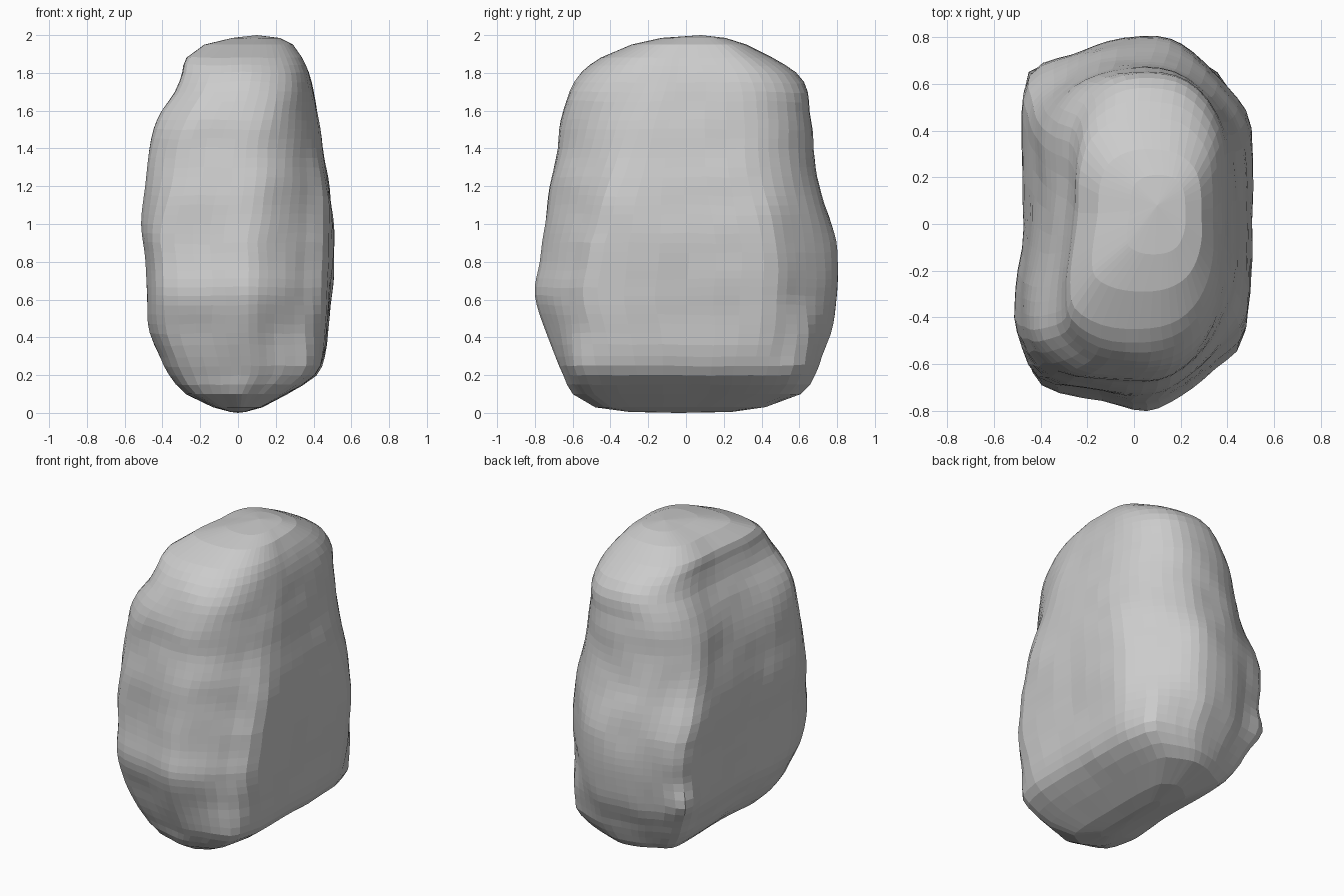
import bpy, bmesh, math
from mathutils import Vector, noise

if "Cube" in bpy.data.objects:
    bpy.data.objects.remove(bpy.data.objects["Cube"])

# Silhouette levels: z, x min, x max, y min, y max
LEVELS = [
    (0.005, -0.04, 0.04, -0.30, 0.24), (0.03, -0.13, 0.13, -0.48, 0.42),
    (0.10, -0.27, 0.26, -0.60, 0.61), (0.20, -0.36, 0.41, -0.65, 0.68),
    (0.30, -0.41, 0.455, -0.69, 0.72), (0.42, -0.46, 0.47, -0.735, 0.765),
    (0.62, -0.475, 0.49, -0.80, 0.80), (0.80, -0.485, 0.50, -0.775, 0.805),
    (1.00, -0.505, 0.50, -0.75, 0.77), (1.20, -0.49, 0.48, -0.73, 0.71),
    (1.40, -0.475, 0.445, -0.69, 0.675), (1.50, -0.455, 0.43, -0.68, 0.67),
    (1.60, -0.41, 0.415, -0.66, 0.66), (1.70, -0.34, 0.40, -0.62, 0.645),
    (1.80, -0.30, 0.375, -0.55, 0.58), (1.88, -0.275, 0.34, -0.45, 0.46),
    (1.95, -0.18, 0.29, -0.29, 0.32), (1.985, -0.03, 0.22, -0.13, 0.21)]

# Normalised outlines seen from above: body and crown
BODY = [(1, 0), (1, .5), (.8, .72), (.5, .91), (.2, 1), (-.25, .97), (-.55, .9),
        (-.9, .8), (-.96, .5), (-.94, 0), (-1, -.35), (-1, -.6), (-.82, -.86),
        (-.3, -.95), (.1, -1), (.4, -.92), (.7, -.77), (.96, -.58)]
CROWN = [(1, 0), (.98, .45), (.86, .74), (.55, .94), (.1, 1), (-.35, .96), (-.7, .79),
         (-.86, .5), (-.9, .1), (-.97, -.25), (-1, -.55), (-.93, -.8), (-.55, -.96),
         (-.05, -1), (.4, -.95), (.72, -.8), (.91, -.55), (1, -.25)]


def resample(points, per):
    """Closed Catmull-Rom curve through the points."""
    n, out = len(points), []
    for i in range(n):
        a, b, c, d = (Vector(points[(i + k) % n]) for k in (-1, 0, 1, 2))
        for s in range(per):
            t = s / per
            out.append(0.5 * (2 * b + (c - a) * t + (2 * a - 5 * b + 4 * c - d) * t * t
                              + (3 * b - a - 3 * c + d) * t ** 3))
    return out


def slope(i, k):
    """Rate of change of one silhouette value at a level."""
    a, b = LEVELS[max(i - 1, 0)], LEVELS[min(i + 1, len(LEVELS) - 1)]
    return (b[k] - a[k]) / (b[0] - a[0])


def level_at(i, t):
    """Smooth silhouette between level i and the next."""
    a, b = LEVELS[i], LEVELS[i + 1]
    h = b[0] - a[0]
    row = [a[0] + h * t]
    for k in range(1, 5):
        row.append((2 * t**3 - 3 * t * t + 1) * a[k] + (3 * t * t - 2 * t**3) * b[k]
                   + h * ((t**3 - 2 * t * t + t) * slope(i, k)
                          + (t**3 - t * t) * slope(i + 1, k)))
    return row


def blob(p, centre, radii):
    return math.exp(-sum(((p[i] - centre[i]) / radii[i]) ** 2 for i in range(3)))


def weather(p):
    """Hollow in the left face, lip at its lower back corner, gentle lumps."""
    hollow = blob(p, (-0.42, 0.1, 1.5), (0.2, 0.35, 0.28))
    lip = blob(p, (-0.45, 0.62, 0.47), (0.12, 0.12, 0.09))
    p = p + Vector((0.05, 0, 0)) * hollow + Vector((-0.03, 0.03, 0)) * lip
    fade = max(0, min(1, p.z * 4, (2 - p.z) * 4))
    return p + noise.noise_vector(p * 5) * 0.01 * fade


def squared(q, amount):
    """Push the right-hand corners of an outline towards a rectangle."""
    box = q / max(abs(q.x), abs(q.y))
    return q.lerp(box, amount * min(1, max(0, q.x * 2)))


body, crown = resample(BODY, 3), resample(CROWN, 3)
bm = bmesh.new()
rings = []

# Stack of outlines, subdivided between the tall levels
rows = []
for i in range(len(LEVELS) - 1):
    steps = max(1, round((LEVELS[i + 1][0] - LEVELS[i][0]) / 0.05))
    rows += [level_at(i, s / steps) for s in range(steps)]
rows.append(LEVELS[-1])
for z, x0, x1, y0, y1 in rows:
    t = min(1, max(0, (z - 0.9) / 0.9))
    foot = 0.5 * min(1, max(0, (0.6 - z) / 0.35))
    ring = []
    for b, c in zip(body, crown):
        q = squared(b.lerp(c, t), foot)
        p = Vector(((x0 + x1) / 2 + q.x * (x1 - x0) / 2,
                    (y0 + y1) / 2 + q.y * (y1 - y0) / 2, z))
        ring.append(bm.verts.new(weather(p)))
    rings.append(ring)

# Skin between outlines, closed at the keel and the top
n = len(body)
for lo, hi in zip(rings, rings[1:]):
    for i in range(n):
        j = (i + 1) % n
        bm.faces.new((lo[i], lo[j], hi[j], hi[i]))
base = bm.verts.new((0, -0.04, 0))
peak = bm.verts.new((0.1, 0.08, 2))
for i in range(n):
    j = (i + 1) % n
    bm.faces.new((base, rings[0][j], rings[0][i]))
    bm.faces.new((peak, rings[-1][i], rings[-1][j]))
bmesh.ops.recalc_face_normals(bm, faces=bm.faces)

mesh = bpy.data.meshes.new("rock")
bm.to_mesh(mesh)
bm.free()
rock = bpy.data.objects.new("rock", mesh)
bpy.context.collection.objects.link(rock)
